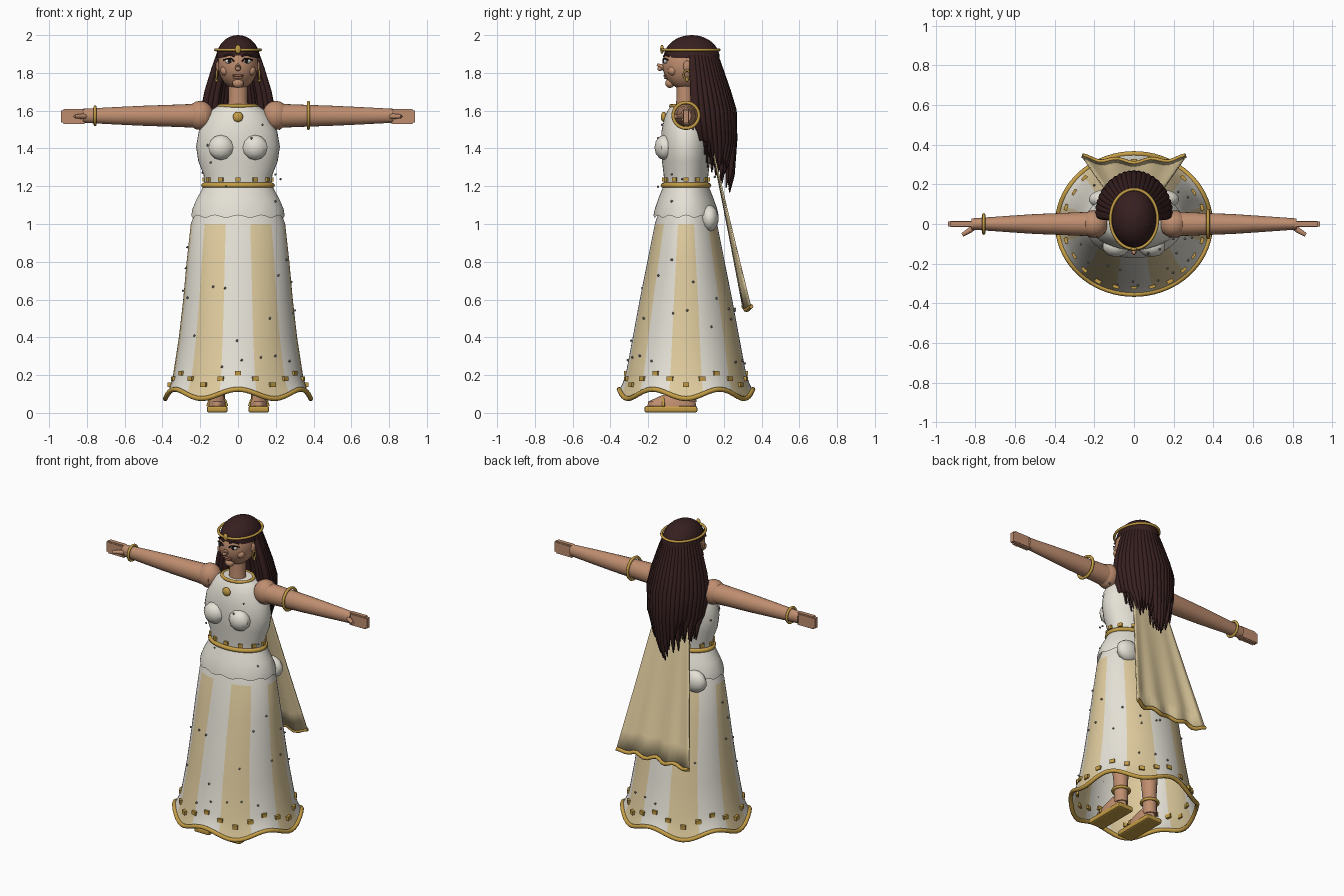
import bpy, bmesh, math, random
from math import sin, cos, pi, radians
from mathutils import Matrix, Vector

random.seed(4)
if "Cube" in bpy.data.objects:
    bpy.data.objects.remove(bpy.data.objects["Cube"], do_unlink=True)


def colour(name, r, g, b):
    m = bpy.data.materials.new(name)
    m.use_nodes = True
    m.diffuse_color = (r, g, b, 1)
    m.node_tree.nodes["Principled BSDF"].inputs["Base Color"].default_value = (r, g, b, 1)
    return m


SKIN = colour("skin", .52, .27, .16)
IVORY = colour("ivory cloth", .78, .75, .67)
CREAM = colour("cream cloth", .74, .6, .34)
GOLD = colour("gold", .56, .34, .06)
HAIR = colour("dark brown hair", .038, .014, .014)
WHITE = colour("eye white", .85, .85, .82)
DARK = colour("dark liner", .012, .008, .008)
LIPS = colour("lips", .36, .15, .09)
BEAD = colour("grey bead", .3, .28, .25)


def finish(name, bm, *mats, smooth=True):
    bmesh.ops.recalc_face_normals(bm, faces=bm.faces)
    me = bpy.data.meshes.new(name)
    bm.to_mesh(me)
    bm.free()
    ob = bpy.data.objects.new(name, me)
    bpy.context.collection.objects.link(ob)
    for m in mats:
        me.materials.append(m)
    if smooth:
        bpy.ops.object.select_all(action='DESELECT')
        ob.select_set(True)
        bpy.context.view_layer.objects.active = ob
        bpy.ops.object.shade_smooth_by_angle(angle=radians(40))
    return ob


def loft(rows, seg, caps=False, wave=lambda a, i: 0):
    """Stack elliptical rings (z, rx, ry, y centre); angle 0 faces the front."""
    bm = bmesh.new()
    rings = []
    for i, (z, rx, ry, cy) in enumerate(rows):
        angles = [2 * pi * k / seg for k in range(seg)]
        rings.append([bm.verts.new((rx * sin(a), cy - ry * cos(a), z + wave(a, i))) for a in angles])
    for lo, hi in zip(rings, rings[1:]):
        for k in range(seg):
            n = (k + 1) % seg
            bm.faces.new((lo[k], lo[n], hi[n], hi[k]))
    if caps:
        bm.faces.new(rings[0])
        bm.faces.new(rings[-1])
    return bm


def ball(name, loc, size, mat, seg=20, rot=Matrix()):
    bm = bmesh.new()
    bmesh.ops.create_uvsphere(bm, u_segments=seg, v_segments=max(6, seg // 2), radius=1)
    bm.transform(Matrix.Translation(loc) @ rot @ Matrix.Diagonal((*size, 1)))
    return finish(name, bm, mat)


def cubes(name, places, size, mat):
    """Boxes given as (location, turn about z) in one object."""
    bm = bmesh.new()
    for loc, turn in places:
        m = Matrix.Translation(loc) @ Matrix.Rotation(turn, 4, 'Z') @ Matrix.Diagonal((*size, 1))
        bmesh.ops.create_cube(bm, size=1, matrix=m)
    return finish(name, bm, mat, smooth=False)


def tube(name, paths, radius, mat, cyclic=False, taper=None):
    cu = bpy.data.curves.new(name, 'CURVE')
    cu.dimensions = '3D'
    cu.bevel_depth, cu.bevel_resolution, cu.use_fill_caps = radius, 2, True
    for pts in paths:
        sp = cu.splines.new('POLY')
        sp.points.add(len(pts) - 1)
        for i, p in enumerate(pts):
            sp.points[i].co = (*p, 1)
            sp.points[i].radius = taper[i] if taper else 1
        sp.use_cyclic_u = cyclic
        sp.use_smooth = True
    cu.materials.append(mat)
    ob = bpy.data.objects.new(name, cu)
    bpy.context.collection.objects.link(ob)
    return ob


def ring(name, centre, u, v, radius, mat, n=32):
    """Closed hoop spanned by two half-axis vectors."""
    c, u, v = Vector(centre), Vector(u), Vector(v)
    pts = [c + u * cos(2 * pi * k / n) + v * sin(2 * pi * k / n) for k in range(n)]
    return tube(name, [pts], radius, mat, cyclic=True)


# Skirt with twelve alternating stripes and a rippled hem
skirt = [(.1, .383, .352, 0), (.14, .365, .335, 0), (.2, .345, .318, 0), (.4, .313, .282, 0),
         (.6, .29, .245, 0), (.8, .272, .205, 0), (1.0, .25, .165, 0), (1.08, .22, .14, 0)]


def skirt_radii(z):
    for a, b in zip(skirt, skirt[1:]):
        if z <= b[0]:
            t = (z - a[0]) / (b[0] - a[0])
            return a[1] + t * (b[1] - a[1]), a[2] + t * (b[2] - a[2])
    return skirt[-1][1:3]


ripple = lambda a, i: .025 * cos(6 * a) * max(0, 1 - i / 3)
bm = loft(skirt, 72, wave=ripple)
for f in bm.faces:
    c = f.calc_center_median()
    rx, ry = skirt_radii(c.z)
    turn = math.degrees(math.atan2(c.x / rx, -c.y / ry)) % 60
    f.material_index = 1 if 15 < turn < 45 and c.z < 1.02 else 0
finish("skirt", bm, IVORY, CREAM)
angles = [2 * pi * k / 72 for k in range(72)]
tube("skirt_hem", [[(.385 * sin(a), -.354 * cos(a), .1 + ripple(a, 0)) for a in angles]], .013, GOLD, True)
studs = []
for k in range(24):
    a = 2 * pi * k / 24
    z = .18 + .03 * cos(6 * a)
    rx, ry = skirt_radii(z)
    studs.append(((rx * sin(a), -ry * cos(a), z), a))
cubes("skirt_studs", studs, (.032, .022, .024), GOLD)

# Peplum, bodice, belt and collar
finish("peplum", loft([(1.04, .247, .172, 0), (1.08, .241, .165, 0), (1.13, .22, .148, 0), (1.2, .182, .12, 0)], 60,
                      wave=lambda a, i: .007 * cos(12 * a) if i == 0 else 0), IVORY)
finish("bodice", loft([(1.19, .176, .115, 0), (1.26, .182, .118, 0), (1.33, .21, .127, 0), (1.41, .222, .132, 0),
                       (1.49, .208, .13, 0), (1.56, .172, .115, 0), (1.6, .145, .098, 0), (1.63, .1, .078, 0)],
                      36, True), IVORY)
ring("belt", (0, 0, 1.205), (.181, 0, 0), (0, .12, 0), .014, GOLD, 48)
belt = [2 * pi * k / 12 for k in range(12)]
cubes("belt_studs", [((.18 * sin(a), -.119 * cos(a), 1.235), a) for a in belt], (.026, .018, .022), GOLD)
ring("collar", (0, 0, 1.625), (.1, 0, 0), (0, .08, 0), .01, GOLD)
ball("brooch", (0, -.118, 1.567), (.027, .015, .027), GOLD)

# Neck, head and face
finish("neck", loft([(1.6, .056, .05, -.005), (1.66, .05, .046, -.005), (1.76, .05, .046, -.005)], 24, True), SKIN)
ball("head", (0, -.005, 1.845), (.106, .12, .132), SKIN, 32)
bm = bmesh.new()
bmesh.ops.create_cone(bm, cap_ends=True, segments=12, radius1=.022, radius2=.006, depth=.06,
                      matrix=Matrix.Translation((0, -.126, 1.832)) @ Matrix.Rotation(radians(65), 4, 'X'))
finish("nose", bm, SKIN)
ball("nose_tip", (0, -.138, 1.822), (.014, .014, .012), SKIN, 12)
ball("upper_lip", (0, -.108, 1.786), (.034, .012, .007), LIPS, 16)
ball("lower_lip", (0, -.104, 1.774), (.026, .012, .008), LIPS, 16)
ball("chin", (0, -.085, 1.745), (.03, .025, .025), SKIN, 16)
for s, side in ((1, "left"), (-1, "right")):
    ball(side + "_eye", (s * .045, -.107, 1.862), (.024, .012, .014), WHITE, 16)
    ball(side + "_iris", (s * .045, -.117, 1.862), (.01, .005, .011), DARK, 12)
    tube(side + "_eyelid", [[(s * .02, -.12, 1.86), (s * .034, -.12, 1.874), (s * .056, -.113, 1.876),
                             (s * .076, -.095, 1.868)]], .004, DARK)
    tube(side + "_brow", [[(s * .018, -.117, 1.888), (s * .045, -.11, 1.898), (s * .074, -.091, 1.888)]], .005, HAIR)
    ball(side + "_cheek", (s * .068, -.07, 1.812), (.026, .026, .026), SKIN, 16)
    ball(side + "_ear", (s * .104, .005, 1.835), (.014, .02, .03), SKIN, 12)
    ring(side + "_earring", (s * .113, .005, 1.79), (0, .018, 0), (0, 0, .022), .005, GOLD, 16)
    ball(side + "_earring_drop", (s * .113, .005, 1.765), (.009, .009, .014), GOLD, 10)

# Hair cap, open over the face, and hanging locks
bm = bmesh.new()
bmesh.ops.create_uvsphere(bm, u_segments=32, v_segments=20, radius=1)
bm.transform(Matrix.Translation((0, .03, 1.88)) @ Matrix.Diagonal((.114, .148, .12, 1)))
face = [f for f in bm.faces if f.calc_center_median().z < 1.885 and f.calc_center_median().y < .02]
bmesh.ops.delete(bm, geom=face, context='FACES')
finish("hair_cap", bm, HAIR)
locks = []
for layer, count in ((1, 25), (.86, 20), (.7, 14)):
    for k in range(count):
        p = radians(-95 + 190 * k / (count - 1))
        sx, cy, j = sin(p) * layer, max(cos(p), 0) * layer, random.uniform(-.05, .05)
        low = 1.2 + .13 * abs(sin(p)) + j
        locks.append([(.095 * sx, .03 + .12 * cy, 1.92), (.125 * sx, .035 + .145 * cy, 1.82),
                      (.16 * sx, .04 + .18 * cy, 1.7), (.18 * sx, .045 + .205 * cy, 1.6),
                      (.168 * sx, .065 + .19 * cy, 1.45),
                      (.145 * sx + j * .2, .09 + .155 * cy, low + .09), (.13 * sx + j * .4, .1 + .13 * cy, low)])
tube("hair_locks", locks, .017, HAIR, taper=(.7, 1, 1.1, 1.1, 1, .75, .2))
ring("circlet", (0, .025, 1.922), (.119, 0, 0), (0, .15, 0), .008, GOLD, 40)
ball("circlet_jewel", (0, -.127, 1.925), (.016, .01, .024), GOLD, 12)

# Arms, hands, bust, hips, legs and sandals
turn = Matrix.Rotation(radians(90), 4, 'Y')
for s, side in ((1, "left"), (-1, "right")):
    flip = Matrix.Diagonal((s, 1, 1, 1))
    ball(side + "_shoulder", (s * .2, 0, 1.575), (.072, .07, .077), SKIN, 20)
    bm = loft([(.17, .066, .064, 0), (.3, .06, .058, 0), (.5, .053, .05, 0), (.65, .046, .04, 0), (.82, .037, .028, 0)],
              24, True)
    bm.transform(flip @ Matrix.Translation((0, 0, 1.573)) @ turn)
    finish(side + "_arm", bm, SKIN)
    bm = bmesh.new()
    bmesh.ops.create_cube(bm, size=1)
    bmesh.ops.bevel(bm, geom=bm.edges[:], offset=.1, segments=2, affect='EDGES')
    bm.transform(Matrix.Translation((s * .868, 0, 1.57)) @ Matrix.Diagonal((.14, .032, .08, 1)))
    finish(side + "_hand", bm, SKIN)
    tube(side + "_thumb", [[(s * .79, -.005, 1.57), (s * .825, -.03, 1.57), (s * .865, -.055, 1.57)]], .014, SKIN,
         taper=(1, 1, .7))
    ball(side + "_bust", (s * .09, -.112, 1.405), (.07, .055, .067), IVORY, 10)
    ball(side + "_hip_drape", (s * .15, .125, 1.03), (.08, .048, .07), IVORY, 14)
    finish(side + "_leg", loft([(.06, .04, .042, .015), (.2, .042, .044, .01), (.5, .065, .065, 0),
                                (.9, .085, .08, 0)], 20, True), SKIN).location.x = s * .11
    bm = loft([(.03, .05, .13, -.075), (.06, .047, .125, -.075), (.09, .036, .09, -.045), (.11, .03, .05, -.015)],
              24, True)
    finish(side + "_foot", bm, SKIN).location.x = s * .11
    sole = cubes(side + "_sole", [((s * .11, -.08, .019), 0)], (.11, .28, .034), GOLD)
    bev = sole.modifiers.new("rounded", 'BEVEL')
    bev.width, bev.segments = .01, 2
    ring(side + "_anklet", (s * .11, .013, .145), (.05, 0, 0), (0, .05, 0), .009, GOLD, 24)
    tube(side + "_strap", [[(s * .11 + .05 * cos(t), -.12, .035 + .05 * sin(t))
                            for t in (0, .6, 1.2, 1.9, 2.5, pi)]], .008, GOLD)
ring("left_armlet", (.373, 0, 1.575), (0, .068, 0), (0, 0, .068), .009, GOLD)
ring("right_bangle", (-.757, 0, 1.573), (0, .047, 0), (0, 0, .047), .008, GOLD)

# Back cape: a widening, slightly cupped sheet with a gold hem
def cape_point(u, t):
    half = .1 + .16 * t
    return (half * u, .115 + .2 * t + .02 * u * u * t - .01 * cos(3 * pi * u) * t * t,
            1.53 - .975 * t + .01 * cos(4 * pi * u) * t)


bm = bmesh.new()
grid = [[bm.verts.new(cape_point(k / 10 - 1, r / 8)) for k in range(21)] for r in range(9)]
for a, b in zip(grid, grid[1:]):
    for k in range(20):
        bm.faces.new((a[k], a[k + 1], b[k + 1], b[k]))
cape = finish("cape", bm, CREAM)
cape.modifiers.new("thickness", 'SOLIDIFY').thickness = .008
tube("cape_hem", [[cape_point(k / 10 - 1, 1) for k in range(21)]], .012, GOLD)

# Scattered beads over the gown
bm = bmesh.new()
for k in range(46):
    a, z = random.uniform(0, 2 * pi), random.uniform(.22, 1.55)
    rx, ry = skirt_radii(z) if z < 1.05 else (.222, .15)
    spot = Matrix.Translation(((rx + .005) * sin(a), -(ry + .005) * cos(a), z))
    bmesh.ops.create_icosphere(bm, subdivisions=1, radius=.007, matrix=spot)
finish("beads", bm, BEAD)
